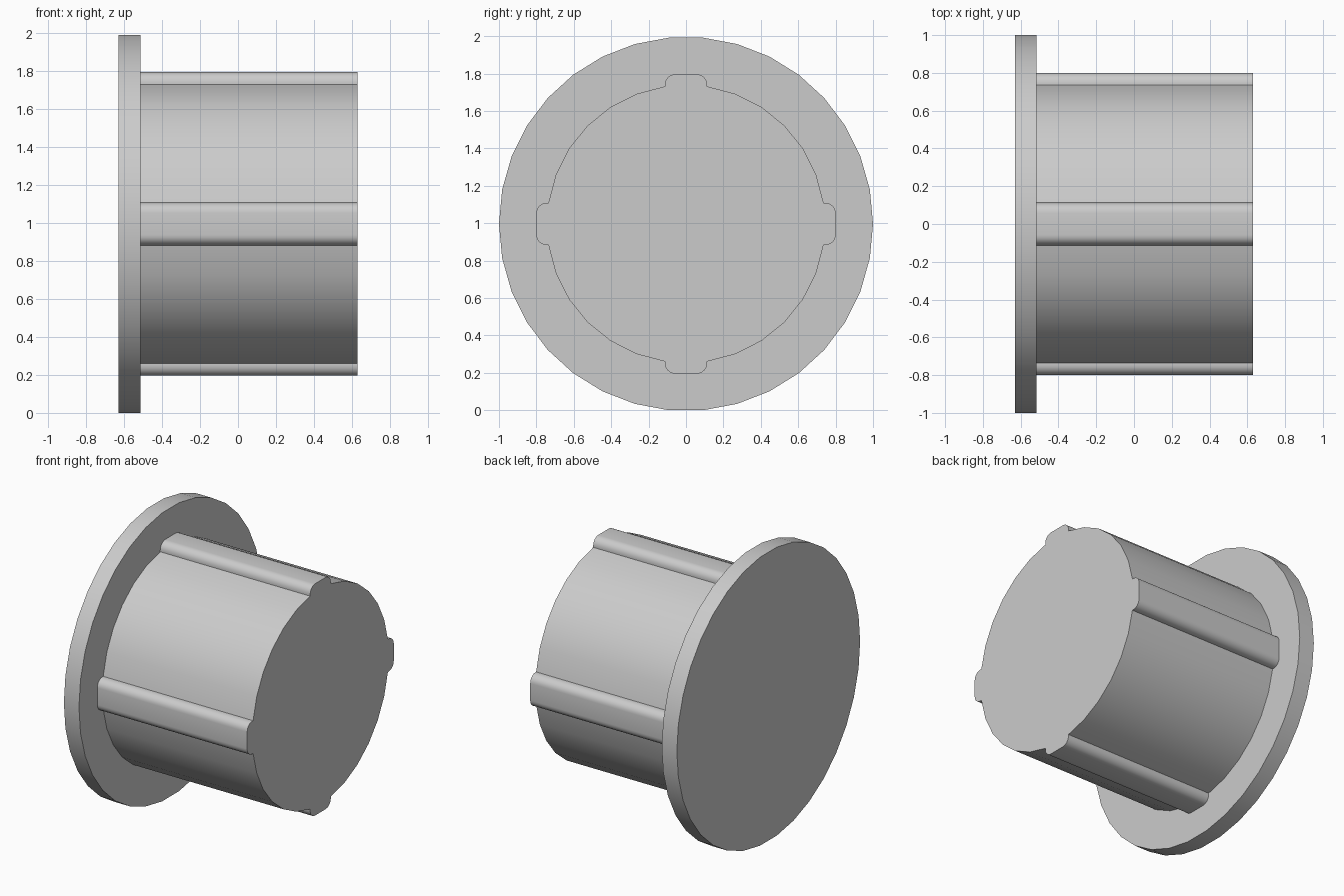
import bpy, bmesh
from math import sin, cos, asin, pi, radians

cube = bpy.data.objects.get("Cube")
if cube:
    bpy.data.objects.remove(cube, do_unlink=True)

GREY = (0.6, 0.6, 0.6, 1.0)
grey = bpy.data.materials.new("plain_grey")
grey.use_nodes = True
grey.diffuse_color = GREY
grey.node_tree.nodes["Principled BSDF"].inputs["Base Color"].default_value = GREY

SIDES = 34
CENTRE_Z = cos(pi / SIDES)      # the flange rests on a flat facet


def extrude_profile(name, profile, x0, x1):
    """Solid from a (y, z) outline, extruded along x."""
    bm = bmesh.new()
    face = bm.faces.new([bm.verts.new((x0, y, z + CENTRE_Z)) for y, z in profile])
    result = bmesh.ops.extrude_face_region(bm, geom=[face], use_keep_orig=True)
    moved = [v for v in result["geom"] if isinstance(v, bmesh.types.BMVert)]
    bmesh.ops.translate(bm, verts=moved, vec=(x1 - x0, 0, 0))
    bmesh.ops.recalc_face_normals(bm, faces=bm.faces)
    mesh = bpy.data.meshes.new(name)
    bm.to_mesh(mesh)
    bm.free()
    mesh.materials.append(grey)
    obj = bpy.data.objects.new(name, mesh)
    bpy.context.collection.objects.link(obj)
    bpy.ops.object.select_all(action="DESELECT")
    obj.select_set(True)
    bpy.context.view_layer.objects.active = obj
    bpy.ops.object.shade_smooth_by_angle(angle=radians(30))
    return obj


# Flange disc
disc = [(cos(2 * pi * i / SIDES), sin(2 * pi * i / SIDES)) for i in range(SIDES)]
extrude_profile("flange", disc, -0.63, -0.515)

# Barrel with four rounded ribs: one quarter outline, repeated by rotation
RADIUS, RIB_TOP, RIB_HALF, FILLET = 0.744, 0.80, 0.113, 0.055
ARC_STEPS, FILLET_STEPS = 6, 6
start = asin(RIB_HALF / RADIUS)

corner = [(RIB_TOP - FILLET + FILLET * cos(a), RIB_HALF - FILLET + FILLET * sin(a))
          for a in (pi / 2 * i / FILLET_STEPS for i in range(FILLET_STEPS + 1))]
quarter = [(y, -z) for y, z in reversed(corner)] + corner
for i in range(ARC_STEPS + 1):
    a = start + (pi / 2 - 2 * start) * i / ARC_STEPS
    quarter.append((RADIUS * cos(a), RADIUS * sin(a)))

outline = []
for turn in range(4):
    c, s = cos(turn * pi / 2), sin(turn * pi / 2)
    outline += [(y * c - z * s, y * s + z * c) for y, z in quarter]
extrude_profile("ribbed_barrel", outline, -0.515, 0.63)
